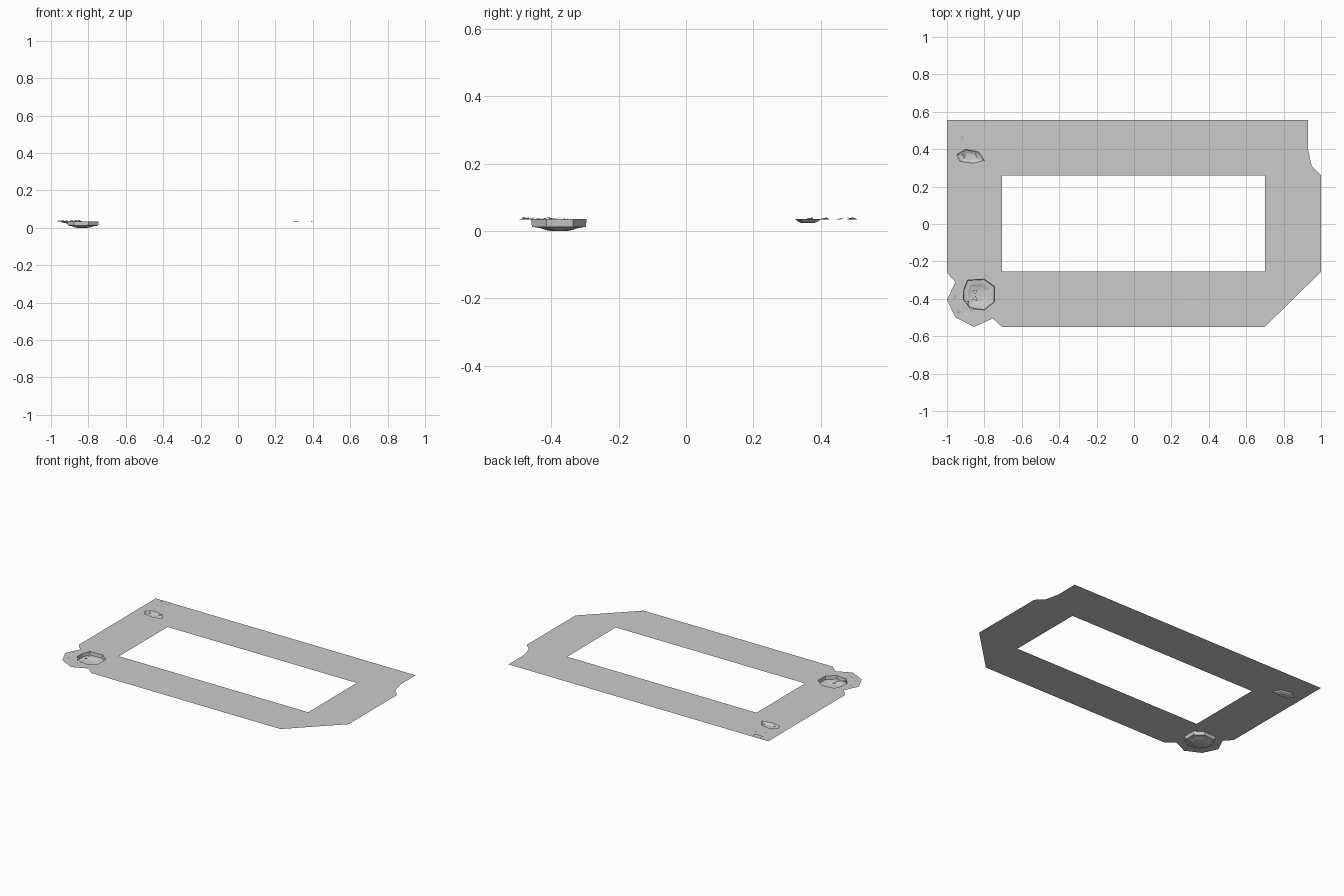
import bpy, bmesh, math, random
from mathutils import Vector

if "Cube" in bpy.data.objects:
    bpy.data.objects.remove(bpy.data.objects["Cube"])

random.seed(4)
Z = 0.035  # height of the sheet


def finish(bm, name):
    bm.normal_update()
    me = bpy.data.meshes.new(name)
    bm.to_mesh(me)
    bm.free()
    ob = bpy.data.objects.new(name, me)
    bpy.context.collection.objects.link(ob)
    return ob


def scaled(pts, s):
    cx = sum(p[0] for p in pts) / len(pts)
    cy = sum(p[1] for p in pts) / len(pts)
    return [(cx + (x - cx) * s, cy + (y - cy) * s) for x, y in pts]


def sheet(name, loops, z):
    # flat sheet bounded by an outer loop and any number of hole loops
    bm = bmesh.new()
    edges = []
    for loop in loops:
        vs = [bm.verts.new((x, y, z)) for x, y in loop]
        edges += [bm.edges.new((vs[i], vs[(i + 1) % len(vs)])) for i in range(len(vs))]
    bmesh.ops.triangle_fill(bm, edges=edges, use_beauty=True, normal=(0, 0, 1))
    for f in bm.faces:
        f.normal_update()
        if f.normal.z < 0:
            f.normal_flip()
    return finish(bm, name)


def crater(name, outline, levels):
    # sunken bowl: rings of (scale, height), closed by a floor
    bm = bmesh.new()
    rings = [[bm.verts.new((x, y, z)) for x, y in scaled(outline, s)] for s, z in levels]
    n = len(outline)
    for a, b in zip(rings, rings[1:]):
        for i in range(n):
            bm.faces.new((a[i], b[i], b[(i + 1) % n], a[(i + 1) % n]))
    bm.faces.new(rings[-1])
    bmesh.ops.recalc_face_normals(bm, faces=bm.faces)
    bm.faces.ensure_lookup_table()
    if bm.faces[-1].normal.z < 0:
        bmesh.ops.reverse_faces(bm, faces=bm.faces)
    return finish(bm, name)


def shards(name, centre, spread, count, size, lift):
    # thin tilted splinters of the broken surface
    bm = bmesh.new()
    for _ in range(count):
        c = Vector((centre[0] + random.uniform(-1, 1) * spread[0],
                    centre[1] + random.uniform(-1, 1) * spread[1], Z))
        a0 = random.uniform(0, math.tau)
        vs = []
        for k in range(3):
            r = size * random.uniform(0.5, 1.0)
            a = a0 + k * math.tau / 3
            z = lift if k == 0 else -0.001
            vs.append(bm.verts.new(c + Vector((math.cos(a) * r, math.sin(a) * r, z))))
        bm.faces.new(vs)
    return finish(bm, name)


outer = [(-1, 0.555), (-1, -0.26), (-0.955, -0.31), (-1, -0.405), (-0.955, -0.5),
         (-0.855, -0.55), (-0.755, -0.505), (-0.705, -0.55), (0.70, -0.55),
         (1, -0.255), (1, 0.26), (0.95, 0.31), (0.93, 0.40), (0.93, 0.555)]
opening = [(-0.705, 0.26), (0.70, 0.26), (0.70, -0.255), (-0.705, -0.255)]
pit = [(-0.91, -0.35), (-0.89, -0.30), (-0.80, -0.295), (-0.745, -0.335),
       (-0.745, -0.415), (-0.80, -0.46), (-0.877, -0.45), (-0.912, -0.405)]
dent = [(-0.95, 0.37), (-0.90, 0.40), (-0.83, 0.385), (-0.80, 0.34),
        (-0.86, 0.325), (-0.93, 0.335)]

# ground frame with a large central opening
sheet("floor_frame", [outer, opening, pit, dent], Z)

# deep pit at the front left corner
crater("deep_pit", pit, [(1.0, Z), (0.97, 0.012), (0.7, 0.009), (0.5, 0.003), (0.3, 0.0)])

# shallow dent at the back left corner
crater("shallow_dent", dent, [(1.0, Z), (0.85, 0.029), (0.5, 0.023)])

# broken splinters round the damage
shards("pit_splinters", (-0.90, -0.41), (0.06, 0.08), 9, 0.022, 0.006)
shards("dent_splinters", (-0.90, 0.42), (0.06, 0.08), 7, 0.02, 0.005)
shards("front_cracks", (0.345, -0.42), (0.05, 0.09), 8, 0.015, 0.002)

# raised slab by the back edge
sheet("loose_slab", [[(-0.94, 0.52), (-0.88, 0.52), (-0.88, 0.55), (-0.94, 0.55)]], Z + 0.004)
